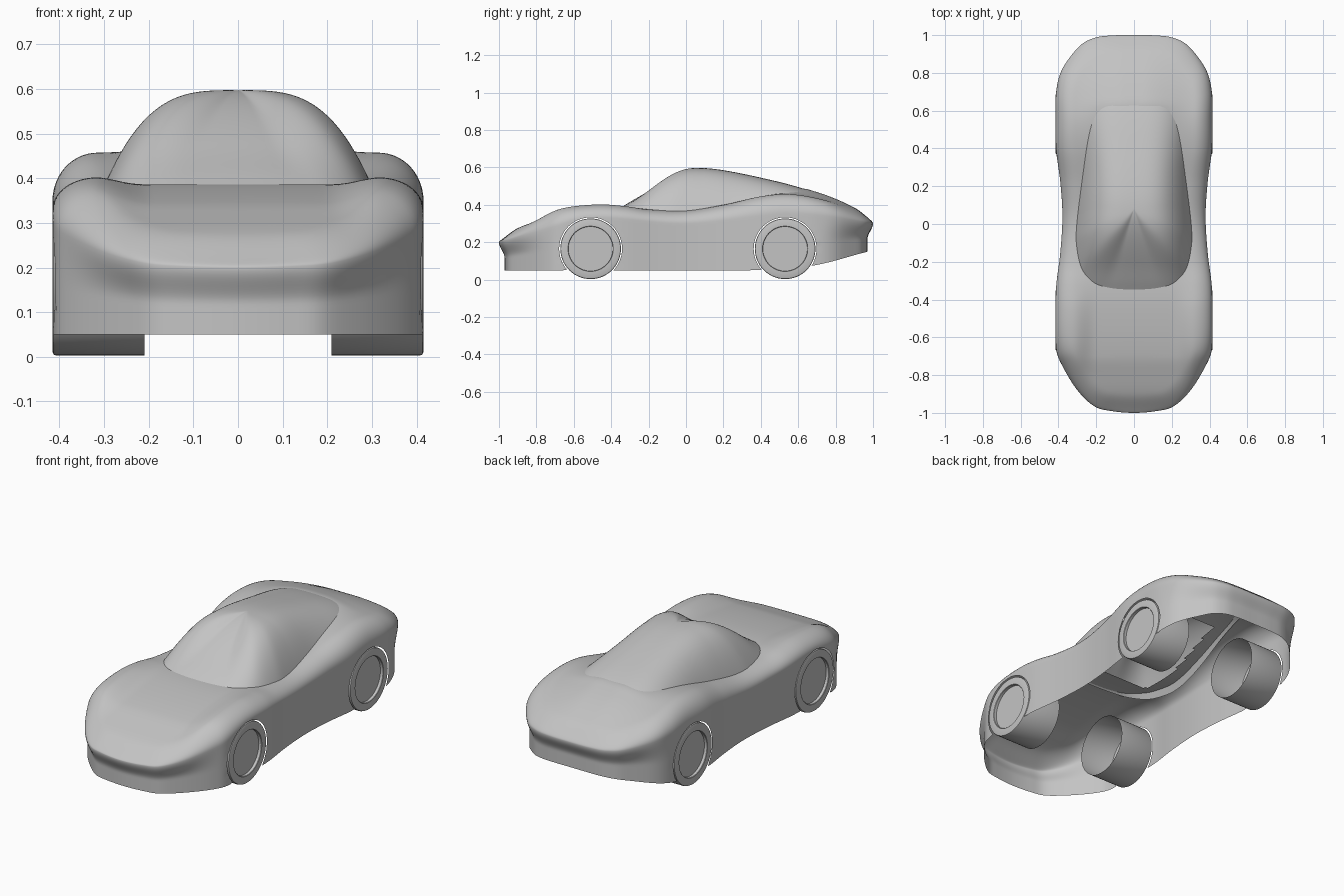
import bpy, bmesh, math
from math import pi, cos, hypot
from mathutils import Vector, Matrix

if "Cube" in bpy.data.objects:
    bpy.data.objects.remove(bpy.data.objects["Cube"], do_unlink=True)

paint = bpy.data.materials.new("plain_grey")
paint.use_nodes = True
GREY = (0.55, 0.55, 0.55, 1)
paint.diffuse_color = GREY
paint.node_tree.nodes["Principled BSDF"].inputs["Base Color"].default_value = GREY

WHEEL_R, ARCH_R, HUB_Z = 0.162, 0.168, 0.165
AXLES = (-0.51, 0.53)


def smooth(a, b, v):
    t = min(max((v - a) / (b - a), 0), 1)
    return t * t * (3 - 2 * t)


def curve(*pts):
    """Smooth function through (y, z) points."""
    def slope(i):
        a, b = pts[max(i - 1, 0)], pts[min(i + 1, len(pts) - 1)]
        return (b[1] - a[1]) / (b[0] - a[0])

    def f(v):
        v = min(max(v, pts[0][0]), pts[-1][0])
        i = max(k for k in range(len(pts) - 1) if pts[k][0] <= v)
        (x0, z0), (x1, z1) = pts[i], pts[i + 1]
        h = x1 - x0
        t = (v - x0) / h
        return (z0 * (1 + 2 * t) * (1 - t) ** 2 + slope(i) * h * t * (1 - t) ** 2
                + z1 * t * t * (3 - 2 * t) + slope(i + 1) * h * t * t * (t - 1))
    return f


def outline(half, count):
    """Closed symmetric plan curve, evenly resampled."""
    loop = [Vector(p) for p in half] + [Vector((-x, y)) for x, y in half[-2:0:-1]]
    n, dense = len(loop), []
    for i in range(n):
        a, b, c, d = (loop[(i + k) % n] for k in (-1, 0, 1, 2))
        for j in range(40):
            t = j / 40
            dense.append((b * 2 + (c - a) * t + (a * 2 - b * 5 + c * 4 - d) * t ** 2
                          + (b * 3 - a - c * 3 + d) * t ** 3) / 2)
    dense.append(dense[0])
    out, total = [], sum((q - p).length for p, q in zip(dense, dense[1:]))
    run = 0
    for p, q in zip(dense, dense[1:]):
        step = (q - p).length
        while len(out) < count and len(out) * total / count < run + step:
            out.append(p.lerp(q, (len(out) * total / count - run) / step))
        run += step
    return out


def finish(bm, name, angle=40):
    """Orient faces outward and make a smooth shaded object."""
    bmesh.ops.remove_doubles(bm, verts=bm.verts, dist=0.0004)
    bmesh.ops.recalc_face_normals(bm, faces=bm.faces)
    mid = sum((v.co for v in bm.verts), Vector()) / len(bm.verts)
    if sum(f.normal.dot(f.calc_center_median() - mid) * f.calc_area() for f in bm.faces) < 0:
        bmesh.ops.reverse_faces(bm, faces=bm.faces)
    me = bpy.data.meshes.new(name)
    bm.to_mesh(me)
    bm.free()
    ob = bpy.data.objects.new(name, me)
    bpy.context.collection.objects.link(ob)
    me.materials.append(paint)
    bpy.ops.object.select_all(action='DESELECT')
    ob.select_set(True)
    bpy.context.view_layer.objects.active = ob
    bpy.ops.object.shade_smooth_by_angle(angle=math.radians(angle))
    return ob


def ring_shell(rings):
    """Bridge a stack of equal closed rings with quads."""
    bm = bmesh.new()
    rows = [[bm.verts.new(p) for p in ring] for ring in rings]
    for a, b in zip(rows, rows[1:]):
        for i in range(len(a)):
            j = (i + 1) % len(a)
            bm.faces.new((a[i], a[j], b[j], b[i]))
    bmesh.ops.remove_doubles(bm, verts=bm.verts, dist=0.0004)
    return bm


# Height lines along the car
shoulder = curve((-1, .22), (-.9, .275), (-.8, .325), (-.7, .37), (-.6, .392), (-.45, .402),
                 (-.32, .392), (-.2, .375), (0, .37), (.2, .4), (.4, .445), (.55, .457),
                 (.7, .435), (.85, .39), (1, .33))
centre = curve((-1, .22), (-.9, .275), (-.8, .313), (-.7, .345), (-.5, .376), (-.33, .386),
               (0, .37), (.3, .42), (.5, .468), (.62, .487), (.7, .468), (.8, .432),
               (.9, .385), (1, .33))
belt = curve((-1, .2), (-.75, .27), (-.5, .33), (0, .3), (.5, .35), (.75, .34), (1, .3))
sill = curve((-1, .05), (.3, .05), (.5, .055), (.68, .075), (1, .15))
roof = curve((-.4, .597), (.08, .597), (.2, .585), (.4, .545), (.6, .495), (.7, .455), (.8, .39))

# Body: vertical walls rising into a rounded top
BODY = [(0, -1), (.12, -.99), (.21, -.965), (.3, -.88), (.38, -.75), (.412, -.66), (.415, -.5),
        (.412, -.33), (.39, -.15), (.379, .04), (.39, .22), (.413, .4), (.415, .55), (.412, .7),
        (.38, .82), (.29, .94), (.21, .985), (.12, .998), (0, 1)]
plan = outline(BODY, 300)


def body_point(p, s, t):
    spine = Vector((0, min(max(p.y, -.6), .6)))
    reach = (p - spine).length
    if s is None:                                   # wall, t runs sill to belt
        tuck = .03 * smooth(.7, .95, abs(p.y)) * (1 - smooth(.45, 1, t))
        q = spine.lerp(p, 1 - tuck / reach)
        return (q.x, q.y, sill(p.y) + (belt(p.y) - sill(p.y)) * t)
    q = spine.lerp(p, s)
    low = .2 - .15 * smooth(0, .5, q.y)
    mix = smooth(low, .32, abs(q.x))
    top = centre(q.y) * (1 - mix) + shoulder(q.y) * mix
    d = min(reach * (1 - s) / .1, 1)
    edge = belt(p.y)
    return (q.x, q.y, edge + (top - edge) * math.sqrt(1 - (1 - d) ** 2))


WALL, TOP = 18, 30
rings = [[body_point(p, None, k / WALL) for p in plan] for k in range(WALL)]
rings += [[body_point(p, cos(pi / 2 * k / TOP), 0) for p in plan] for k in range(TOP + 1)]
bm = ring_shell(rings)

# Wheel arches: open the walls and snap the rims to circles
for axle in AXLES:
    def offset(c):
        return Vector((0, c.y - axle, c.z - HUB_Z))
    gone = [f for f in bm.faces if abs(f.calc_center_median().x) > .35
            and offset(f.calc_center_median()).length < ARCH_R]
    rim = {v for f in gone for v in f.verts}
    bmesh.ops.delete(bm, geom=gone, context='FACES')
    for v in rim:
        if v.is_valid:
            o = offset(v.co)
            v.co += o.normalized() * (ARCH_R - o.length)

# Open the body under the cabin
hidden = []
for f in bm.faces:
    c = f.calc_center_median()
    if -.2 < c.y < .42 and abs(c.x) < .24 - .15 * max(c.y, 0):
        hidden.append(f)
bmesh.ops.delete(bm, geom=hidden, context='FACES')
finish(bm, "body_shell")

# Cabin: raked windscreen, steep sides, roof sinking into the tail
CABIN = [(0, -.335), (.12, -.328), (.21, -.305), (.275, -.24), (.303, -.12), (.302, 0),
         (.272, .25), (.225, .55), (.17, .73), (.09, .79), (0, .8)]


def cabin_point(p, s):
    spine = Vector((0, min(max(p.y, .08), .68)))
    arm = p - spine
    power = 1.5 + 1.8 * smooth(.25, 1, abs(arm.x) / arm.length)
    q = spine + arm * s
    base = shoulder(q.y)
    return (q.x, q.y, base + (roof(q.y) - base) * (1 - s ** power))


cabin_plan = outline(CABIN, 160)
bm = ring_shell([[cabin_point(p, 1.05 * cos(pi / 2 * k / 28)) for p in cabin_plan]
                 for k in range(29)])
finish(bm, "cabin")

# Wheels: open tubes with a recessed disc outside
PROFILE = [(.21, WHEEL_R), (.408, WHEEL_R), (.413, .16), (.415, .155), (.415, .121),
           (.413, .119), (.398, .119), (.398, 0)]
for axle, place in zip(AXLES, ("front", "rear")):
    for side, hand in ((1, "left"), (-1, "right")):
        bm = bmesh.new()
        verts = [bm.verts.new((side * x, 0, r)) for x, r in PROFILE]
        edges = [bm.edges.new(pair) for pair in zip(verts, verts[1:])]
        bmesh.ops.spin(bm, geom=verts + edges, cent=(0, 0, 0), axis=(1, 0, 0),
                       angle=2 * pi, steps=64)
        bmesh.ops.translate(bm, verts=bm.verts, vec=(0, axle, HUB_Z))
        finish(bm, f"{place}_{hand}_wheel", 35)
